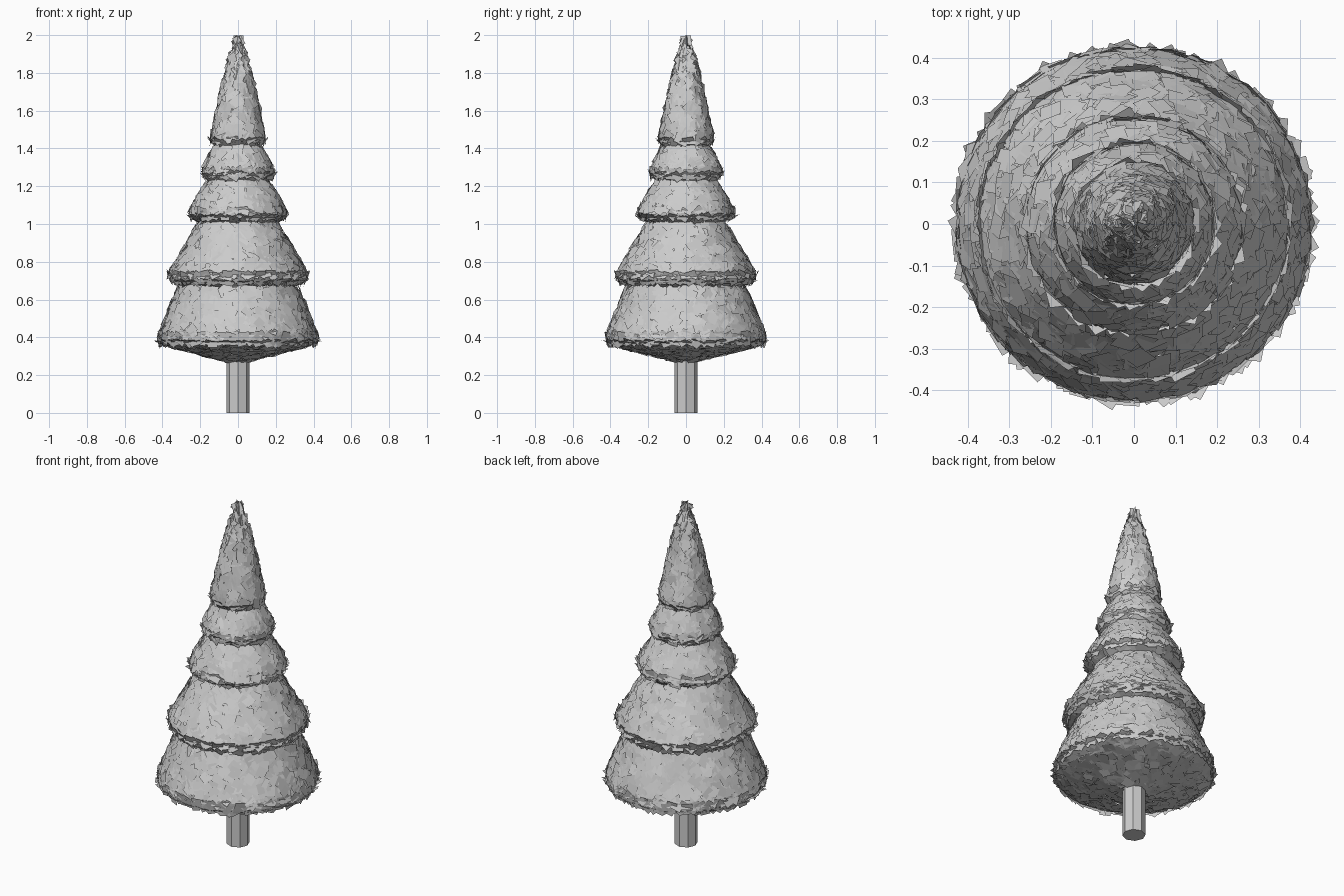
import bpy, bmesh, random
from math import pi, sin, cos, ceil, hypot
from mathutils import Vector, Matrix

if "Cube" in bpy.data.objects:
    bpy.data.objects.remove(bpy.data.objects["Cube"])

random.seed(7)

# trunk: eight-sided post
bm = bmesh.new()
bmesh.ops.create_cone(bm, cap_ends=True, segments=8, radius1=0.062, radius2=0.062, depth=0.36,
                      matrix=Matrix.Translation((0, 0, 0.18)))
me = bpy.data.meshes.new("trunk")
bm.to_mesh(me)
bm.free()
bpy.context.collection.objects.link(bpy.data.objects.new("trunk", me))

# foliage outline of each tier as (radius, height), from the bottom up
tiers = [
    [(0.05, 0.272), (0.36, 0.35), (0.418, 0.375), (0.422, 0.41), (0.395, 0.48), (0.32, 0.66)],
    [(0.30, 0.675), (0.355, 0.70), (0.368, 0.73), (0.35, 0.77), (0.215, 1.0)],
    [(0.21, 1.015), (0.25, 1.04), (0.253, 1.07), (0.235, 1.11), (0.165, 1.225)],
    [(0.16, 1.235), (0.185, 1.26), (0.188, 1.28), (0.175, 1.32), (0.13, 1.405)],
    [(0.125, 1.42), (0.142, 1.44), (0.137, 1.49), (0.10, 1.66), (0.07, 1.79), (0.04, 1.89), (0.012, 1.96)],
]


def leaf_card(bm, centre, normal, size):
    """One square leaf lying on the surface, randomly turned and slightly tilted."""
    n = (normal + Vector([random.uniform(-0.13, 0.13) for _ in range(3)])).normalized()
    u = n.orthogonal().normalized()
    u.rotate(Matrix.Rotation(random.uniform(0, 2 * pi), 3, n))
    v = n.cross(u)
    h = size / 2
    quad = [centre + u * a * h + v * b * h for a, b in ((-1, -1), (1, -1), (1, 1), (-1, 1))]
    for q in quad:
        q.z = min(q.z, 2.0)
    bm.faces.new([bm.verts.new(q) for q in quad])


# foliage: overlapping rows of leaf cards over every tier
bm = bmesh.new()
STEP = 0.031
for outline in tiers:
    for (r0, z0), (r1, z1) in zip(outline, outline[1:]):
        length = hypot(r1 - r0, z1 - z0)
        slope = ((z1 - z0) / length, (r0 - r1) / length)
        rows = ceil(length / STEP)
        for i in range(rows):
            t = (i + 0.5) / rows
            r = r0 + (r1 - r0) * t
            count = max(4, ceil(2 * pi * r / STEP))
            phase = random.random()
            for k in range(count):
                a = 2 * pi * (k + phase + random.uniform(-0.4, 0.4)) / count
                j = random.uniform(-0.4, 0.4) / rows
                rr, zz = r + (r1 - r0) * j, z0 + (z1 - z0) * (t + j)
                normal = Vector((slope[0] * cos(a), slope[0] * sin(a), slope[1]))
                leaf_card(bm, Vector((rr * cos(a), rr * sin(a), zz)) + normal * random.uniform(-0.006, 0.006),
                          normal, random.uniform(0.048, 0.062))

# tip: a few upright leaves
for k in range(5):
    a = 2 * pi * k / 5
    leaf_card(bm, Vector((0.012 * cos(a), 0.012 * sin(a), 1.97)), Vector((cos(a), sin(a), 0.2)), 0.055)

me = bpy.data.meshes.new("foliage")
bm.to_mesh(me)
bm.free()
bpy.context.collection.objects.link(bpy.data.objects.new("foliage", me))
